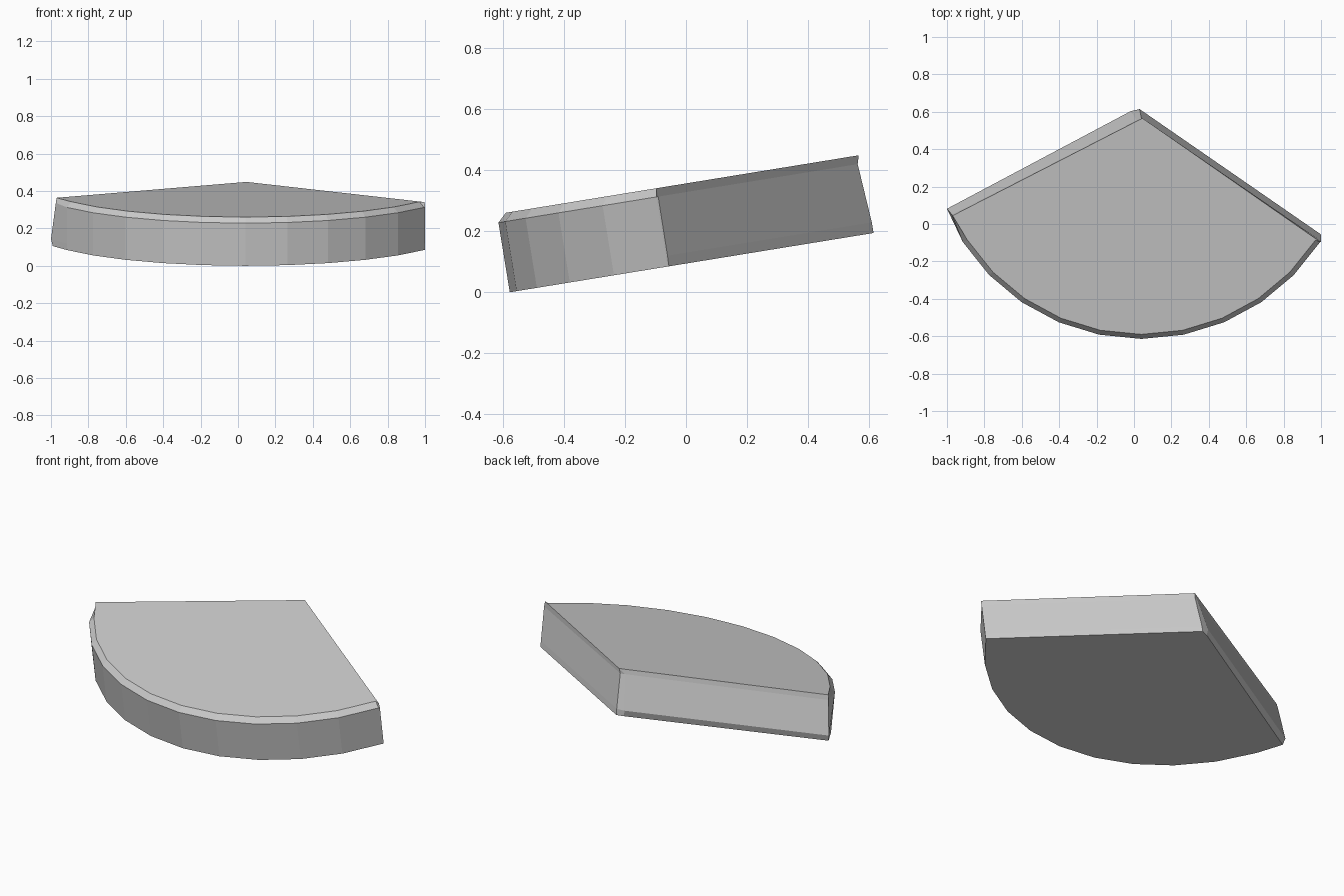
import bpy, bmesh, math
from mathutils import Matrix

if "Cube" in bpy.data.objects:
    bpy.data.objects.remove(bpy.data.objects["Cube"])

TILT = math.radians(9.25)
CX, CY, R, SPAN, SEGS = 0.04, 0.546, 1.132, math.radians(57.5), 10


def outline(back, radius):
    """Right corner, two apex points, left corner, then the curved front."""
    pts = list(back)
    for i in range(SEGS + 1):
        a = -SPAN + 2 * SPAN * i / SEGS
        pts.append((CX + radius * math.sin(a), CY - radius * math.cos(a)))
    return pts


# Levels of the slice: height, back points, front arc radius
levels = [
    (0.000, [(1.0, -0.058), (0.030, 0.621), (-0.010, 0.606), (-0.990, 0.070)], R),
    (0.035, [(1.0, -0.057), (0.031, 0.621), (-0.017, 0.616), (-1.0, 0.087)], R),
    (0.231, [(1.0, -0.056), (0.040, 0.606), (0.015, 0.597), (-0.974, 0.087)], R),
    (0.259, [(0.998, -0.058), (0.045, 0.614), (0.045, 0.614), (-0.970, 0.086)], R - 0.029),
]

# Wedge body: stacked outlines joined by walls and capped
bm = bmesh.new()
rings = [[bm.verts.new((x, y, h)) for x, y in outline(back, rad)]
         for h, back, rad in levels]
n = len(rings[0])
for lo, hi in zip(rings, rings[1:]):
    for i in range(n):
        j = (i + 1) % n
        bm.faces.new((lo[i], lo[j], hi[j], hi[i]))
bm.faces.new(rings[0][::-1])
bm.faces.new(rings[-1])
bmesh.ops.remove_doubles(bm, verts=bm.verts[:], dist=0.0005)
bmesh.ops.recalc_face_normals(bm, faces=bm.faces[:])

# Tilt the slice so its back rises, then stand it on the ground
bm.transform(Matrix.Rotation(TILT, 4, 'X'))
low = min(v.co.z for v in bm.verts)
ys = [v.co.y for v in bm.verts]
bm.transform(Matrix.Translation((0, -(min(ys) + max(ys)) / 2, -low)))

mesh = bpy.data.meshes.new("wedge_slice")
bm.to_mesh(mesh)
bm.free()
obj = bpy.data.objects.new("wedge_slice", mesh)
bpy.context.collection.objects.link(obj)

# Plain grey
grey = bpy.data.materials.new("plain grey")
grey.diffuse_color = (0.6, 0.6, 0.6, 1)
grey.use_nodes = True
grey.node_tree.nodes["Principled BSDF"].inputs["Base Color"].default_value = grey.diffuse_color
mesh.materials.append(grey)
